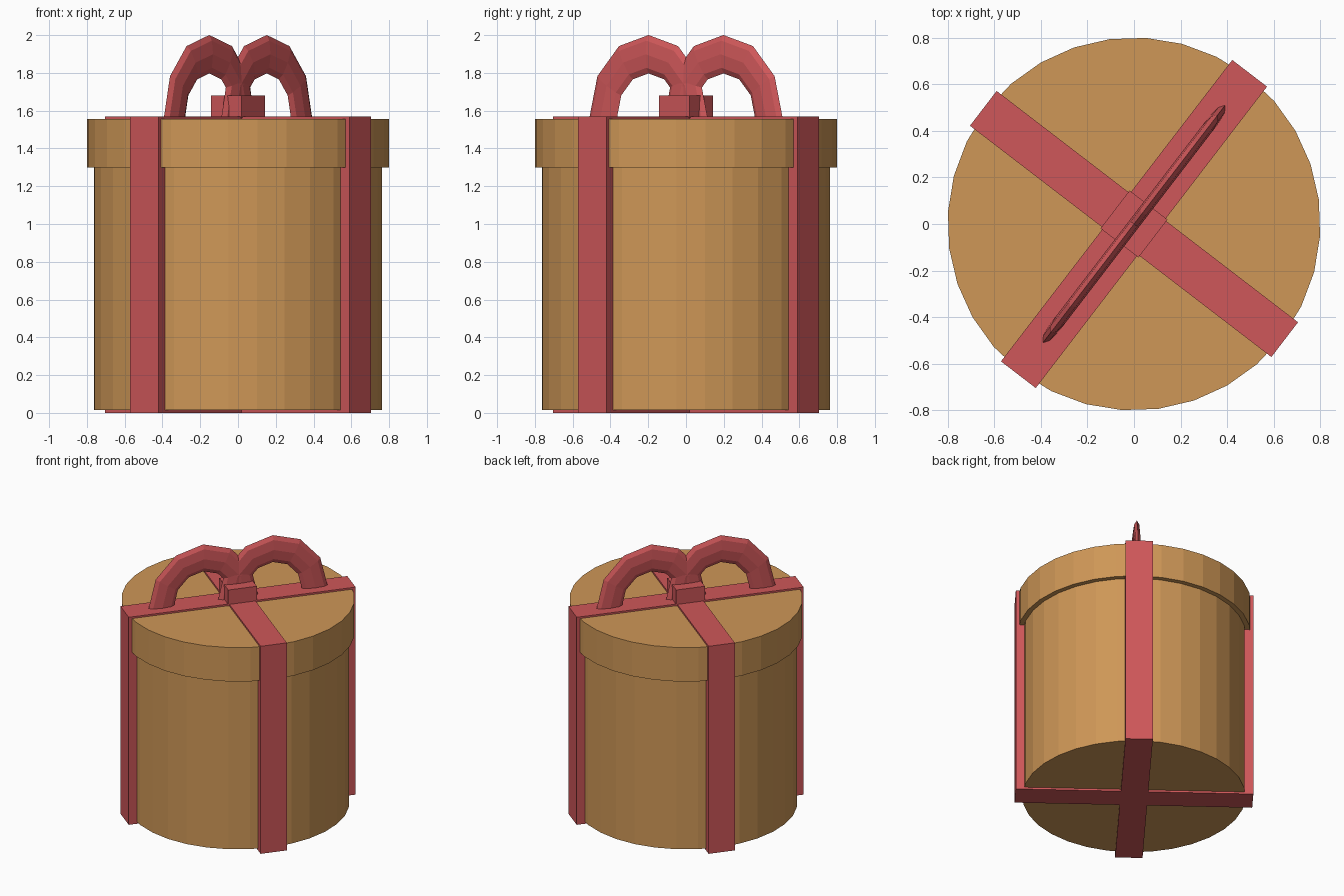
import bpy, bmesh, math
from mathutils import Matrix

if "Cube" in bpy.data.objects:
    bpy.data.objects.remove(bpy.data.objects["Cube"])

TURN = math.radians(52.5)   # whole gift is turned about z


def material(name, rgb):
    m = bpy.data.materials.new(name)
    m.diffuse_color = (*rgb, 1)
    m.use_nodes = True
    m.node_tree.nodes["Principled BSDF"].inputs["Base Color"].default_value = m.diffuse_color
    return m


tan = material("tan card", (0.62, 0.31, 0.095))
red = material("red ribbon", (0.62, 0.095, 0.1))


def finish(name, bm, mat):
    bmesh.ops.recalc_face_normals(bm, faces=bm.faces)
    me = bpy.data.meshes.new(name)
    bm.to_mesh(me)
    bm.free()
    me.materials.append(mat)
    ob = bpy.data.objects.new(name, me)
    ob.rotation_euler.z = TURN
    bpy.context.collection.objects.link(ob)
    return ob


def drum(name, radius, z0, z1):
    bm = bmesh.new()
    bmesh.ops.create_cone(bm, cap_ends=True, segments=32, radius1=radius, radius2=radius,
                          depth=z1 - z0, matrix=Matrix.Translation((0, 0, (z0 + z1) / 2)))
    finish(name, bm, tan)


def box(name, sx, sy, z0, z1):
    bm = bmesh.new()
    bmesh.ops.create_cube(bm, size=1, matrix=Matrix.Translation((0, 0, (z0 + z1) / 2))
                          @ Matrix.Diagonal((sx, sy, z1 - z0, 1)))
    finish(name, bm, red)


def bow_loop(name, cx):
    # half ring with a flattened tube, standing on the ribbon
    bm = bmesh.new()
    rings = []
    for i in range(7):
        a = math.pi * i / 6
        ring = []
        for j in range(8):
            t = 2 * math.pi * j / 8
            r = 0.302 + 0.092 * math.cos(t)
            ring.append(bm.verts.new((cx + r * math.cos(a), 0.025 * math.sin(t),
                                      1.565 + 1.105 * r * math.sin(a))))
        rings.append(ring)
    for p, q in zip(rings, rings[1:]):
        for j in range(8):
            k = (j + 1) % 8
            bm.faces.new((p[j], p[k], q[k], q[j]))
    bm.faces.new(rings[0])
    bm.faces.new(rings[-1])
    finish(name, bm, red)


# box and lid
drum("box_body", 0.765, 0.015, 1.31)
drum("lid", 0.80, 1.30, 1.557)

# crossed ribbons
box("ribbon_long", 1.63, 0.188, 0, 1.57)
box("ribbon_cross", 0.188, 1.63, 0, 1.57)

# bow
box("bow_knot", 0.205, 0.205, 1.56, 1.68)
bow_loop("bow_loop_right", 0.25)
bow_loop("bow_loop_left", -0.25)
